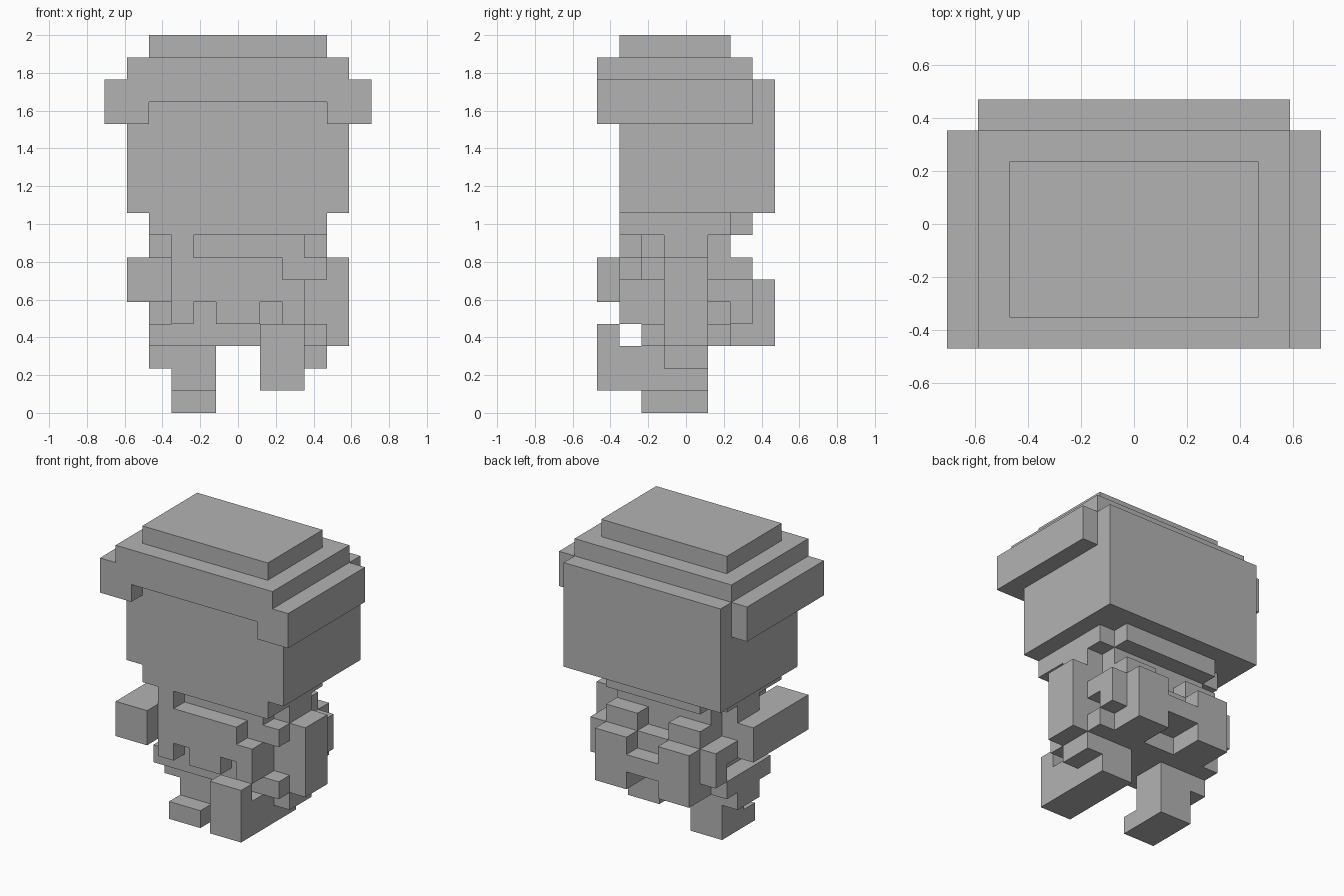
import bpy, bmesh
from mathutils import Vector

cube = bpy.data.objects.get("Cube")
if cube:
    bpy.data.objects.remove(cube, do_unlink=True)

U = 2 / 17  # one block

grey = bpy.data.materials.new("plain_grey")
grey.use_nodes = True
colour = (0.45, 0.45, 0.45, 1)
grey.diffuse_color = colour
grey.node_tree.nodes["Principled BSDF"].inputs["Base Color"].default_value = colour


def part(name, *boxes, mirror=False):
    """One object from boxes given as x, y, z ranges in blocks."""
    bm = bmesh.new()
    for xr, yr, zr in boxes:
        sides = [xr, (-xr[1], -xr[0])] if mirror else [xr]
        for x in sides:
            lo = Vector((x[0], yr[0], zr[0])) * U
            hi = Vector((x[1], yr[1], zr[1])) * U
            made = bmesh.ops.create_cube(bm, size=1)["verts"]
            bmesh.ops.scale(bm, vec=hi - lo, verts=made)
            bmesh.ops.translate(bm, vec=(lo + hi) / 2, verts=made)
    mesh = bpy.data.meshes.new(name)
    bm.to_mesh(mesh)
    bm.free()
    mesh.materials.append(grey)
    obj = bpy.data.objects.new(name, mesh)
    bpy.context.collection.objects.link(obj)


# Hat and head
part("hat_crown", ((-4, 4), (-3, 2), (16, 17)), ((-5, 5), (-4, 3), (15, 16)))
part("hat_front_brim", ((-4, 4), (-4, -3), (14, 15)))
part("hat_side_brims", ((5, 6), (-4, 3), (13, 15)), ((4, 5), (-4, -3), (13, 15)), mirror=True)
part("head", ((-5, 5), (-3, 4), (9, 15)))
part("jaw", ((-4, 4), (-3, 2), (8, 9)), ((-3, 3), (2, 3), (8, 9)))
part("side_locks", ((3, 4), (-1, 1), (7, 8)), mirror=True)
part("front_lock", ((-3, -2), (-3, -2), (6, 8)))
part("neck", ((-3, 3), (-2, 2), (7, 8)))

# Torso, chest and hem
part("torso", ((-3, 3), (-2, 2), (4, 7)))
part("chest", ((-3, 3), (-3, -2), (5, 6)), ((-2, 2), (-3, -2), (6, 7)),
     ((-1, 1), (-3, -2), (4, 5)))
part("chest_corners", ((2, 3), (-3, -2), (4, 5)), mirror=True)
part("shoulder_pads", ((2, 4), (-2, -1), (6, 7)), mirror=True)
part("hem", ((-4, 4), (-2, 2), (3, 4)))

# Arms
part("left_arm", ((3, 5), (-1, 1), (3, 7)))
part("right_arm", ((-5, -3), (-4, 1), (5, 7)))

# Backpack
part("pack_body", ((-3, 3), (2, 3), (4, 6)), ((-3, 3), (3, 4), (4, 5)))
part("pack_corners", ((1, 3), (3, 4), (5, 6)), ((1, 3), (2, 4), (3, 4)), mirror=True)
part("pack_tops", ((1, 3), (2, 3), (6, 7)), mirror=True)
part("pack_pockets", ((3, 4), (2, 3), (4, 6)), ((3, 4), (1, 2), (5, 6)), mirror=True)

# Legs
part("hips", ((1, 4), (-1, 1), (2, 3)), mirror=True)
part("left_leg", ((1, 3), (-3, 1), (1, 3)))
part("left_foot", ((1, 3), (-4, -3), (1, 4)))
part("right_leg", ((-3, -1), (-1, 1), (1, 2)))
part("right_foot", ((-3, -1), (-2, 1), (0, 1)))
